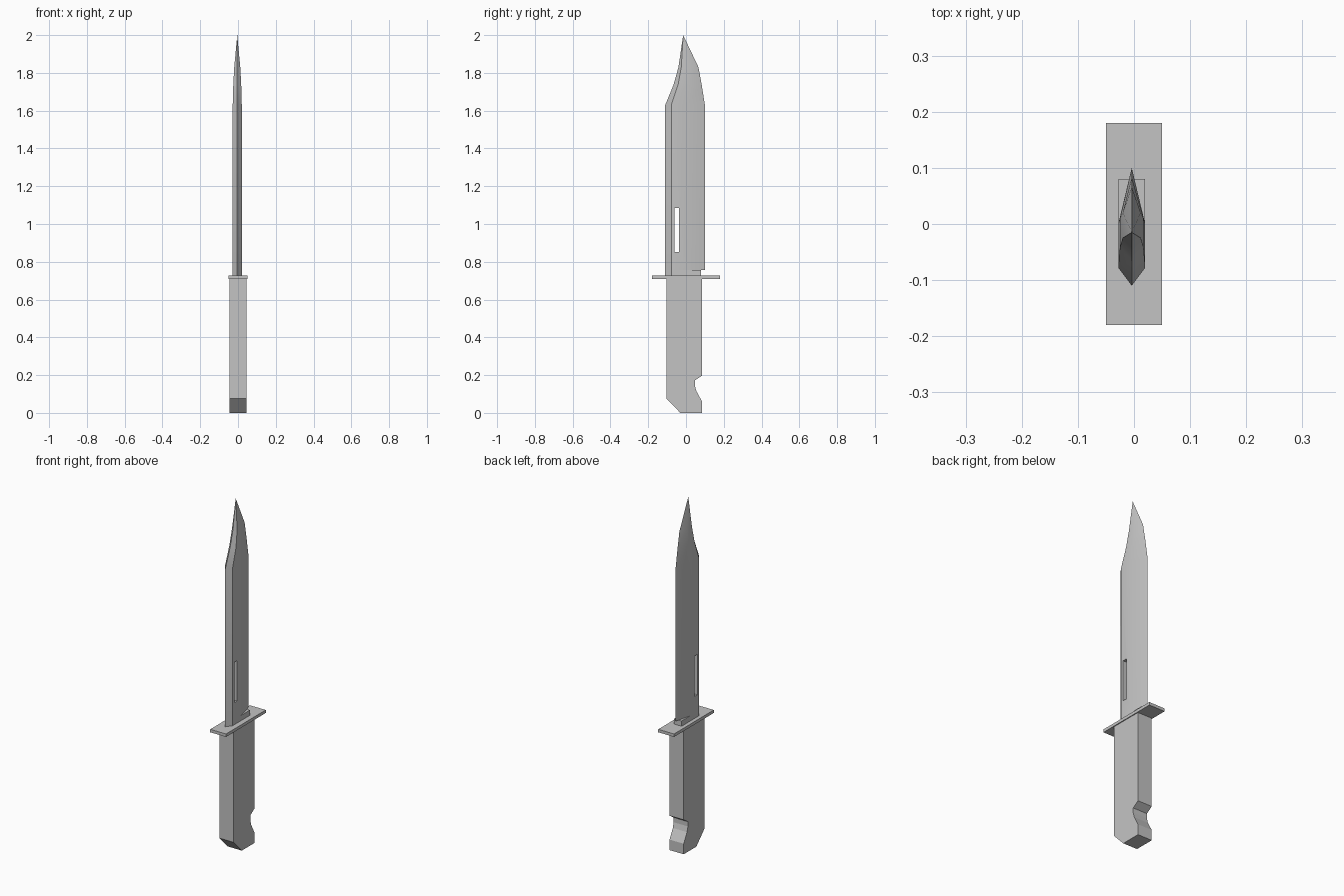
import bpy, bmesh, math

if "Cube" in bpy.data.objects:
    bpy.data.objects.remove(bpy.data.objects["Cube"])

steel = bpy.data.materials.new("grey_steel")
steel.diffuse_color = (0.55, 0.55, 0.55, 1)
steel.use_nodes = True
steel.node_tree.nodes["Principled BSDF"].inputs["Base Color"].default_value = steel.diffuse_color


def loft(name, rings):
    """Skin a list of equal-length point rings and cap both ends."""
    bm = bmesh.new()
    loops = [[bm.verts.new(p) for p in ring] for ring in rings]
    n = len(loops[0])
    for a, b in zip(loops, loops[1:]):
        for i in range(n):
            j = (i + 1) % n
            bm.faces.new((a[i], a[j], b[j], b[i]))
    bm.faces.new(loops[0])
    bm.faces.new(loops[-1])
    bmesh.ops.remove_doubles(bm, verts=bm.verts, dist=0.0005)
    bmesh.ops.recalc_face_normals(bm, faces=bm.faces)
    me = bpy.data.meshes.new(name)
    bm.to_mesh(me)
    bm.free()
    ob = bpy.data.objects.new(name, me)
    bpy.context.collection.objects.link(ob)
    me.materials.append(steel)
    return ob


def box(name, x, y, z):
    """Box from (min, max) pairs."""
    return loft(name, [[(x[0], y[0], k), (x[1], y[0], k),
                        (x[1], y[1], k), (x[0], y[1], k)] for k in z])


def blade_ring(z, spine, shoulder, bevel, edge, h):
    """Six-sided blade section: pointed spine, flat cheeks, ground edge."""
    c = -0.004
    return [(c, spine, z), (c + h, shoulder, z), (c + h, bevel, z),
            (c, edge, z), (c - h, bevel, z), (c - h, shoulder, z)]


# Blade with clipped point
blade = loft("blade", [blade_ring(*s) for s in (
    (0.757, -0.110, -0.078, 0.000, 0.100, 0.024),
    (1.630, -0.110, -0.078, 0.000, 0.100, 0.024),
    (1.737, -0.066, -0.042, 0.010, 0.083, 0.021),
    (1.830, -0.040, -0.025, 0.020, 0.066, 0.016),
    (2.000, -0.015, -0.015, -0.015, -0.015, 0.0))])

# Slot through the blade
cutter = box("slot_cutter", (-0.1, 0.1), (-0.062, -0.036), (0.853, 1.085))
cutter.hide_render = True
mod = blade.modifiers.new("slot", 'BOOLEAN')
mod.object = cutter
mod.operation = 'DIFFERENCE'
mod.solver = 'EXACT'
bpy.context.view_layer.objects.active = blade
blade.select_set(True)
bpy.ops.object.modifier_apply(modifier=mod.name)
bpy.data.objects.remove(cutter)
bpy.ops.object.shade_smooth_by_angle(angle=math.radians(20))

# Unground blade root above the guard
root = [(-0.004, -0.11), (0.020, -0.078), (0.020, 0.08),
        (-0.028, 0.08), (-0.028, -0.078)]
loft("blade_root", [[(x, y, z) for x, y in root] for z in (0.72, 0.757)])

# Crossguard
box("crossguard", (-0.05, 0.05), (-0.18, 0.18), (0.71, 0.727))

# Handle: side profile with chamfered front corner and finger notch at the back
profile = [(-0.103, 0.712), (-0.103, 0.075), (-0.03, 0.0), (0.085, 0.0),
           (0.085, 0.06), (0.055, 0.115), (0.047, 0.145), (0.047, 0.172),
           (0.085, 0.197), (0.085, 0.712)]
loft("handle", [[(x, y, z) for y, z in profile] for x in (-0.045, 0.045)])
